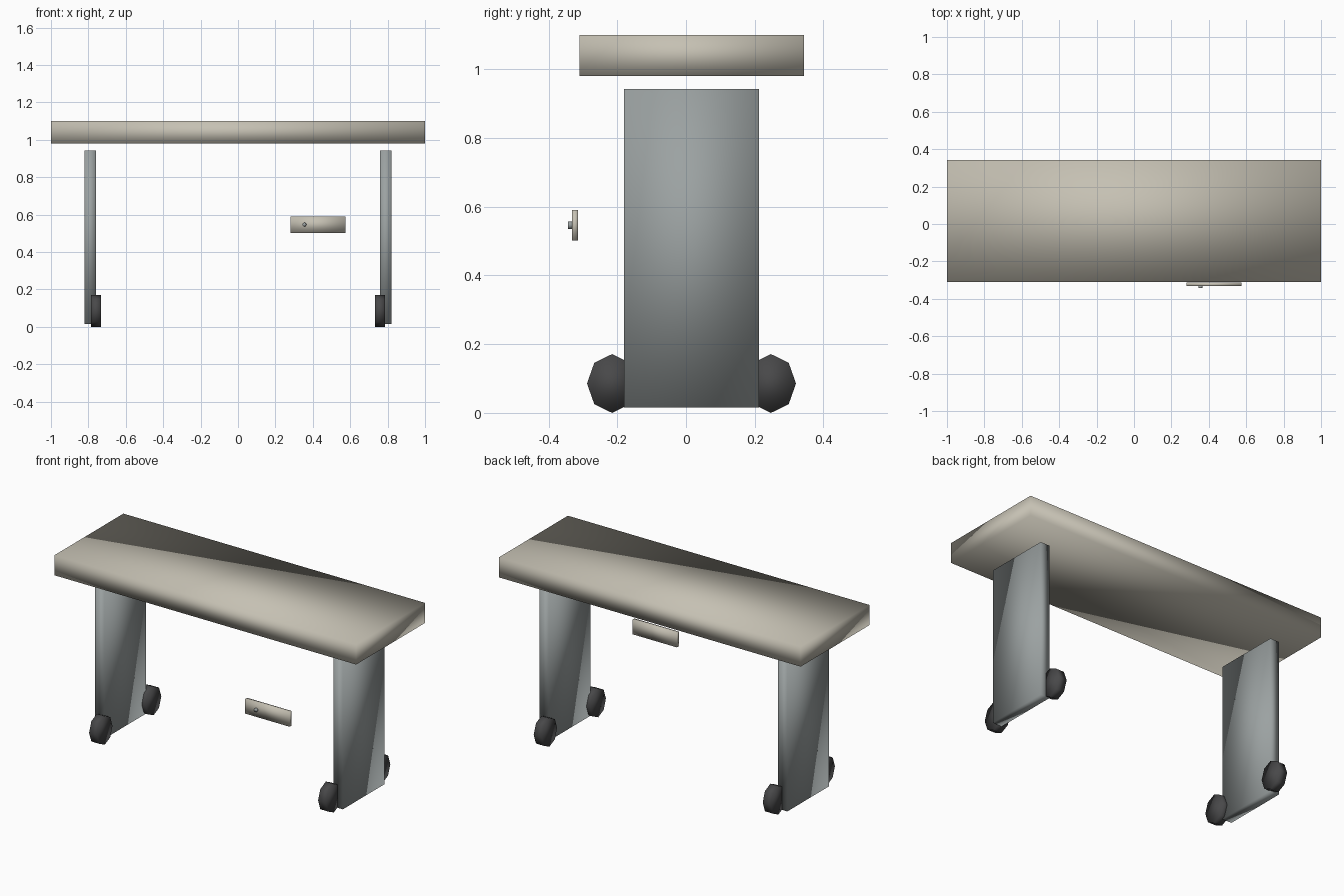
import bpy
import math
from mathutils import Matrix

default = bpy.data.objects.get("Cube")
if default:
    bpy.data.objects.remove(default, do_unlink=True)


def make_material(name, rgb):
    mat = bpy.data.materials.new(name)
    mat.use_nodes = True
    color = (*rgb, 1.0)
    mat.diffuse_color = color
    mat.node_tree.nodes["Principled BSDF"].inputs["Base Color"].default_value = color
    return mat


cream = make_material("cream laminate", (0.56, 0.53, 0.45))
steel = make_material("grey steel", (0.33, 0.36, 0.36))
rubber = make_material("dark rubber", (0.065, 0.065, 0.067))


def finish(name, mat, matrix):
    """Bake the transform, smooth the whole part and colour it."""
    obj = bpy.context.object
    obj.name = name
    obj.data.transform(matrix)
    obj.data.materials.append(mat)
    obj.data.shade_smooth()
    return obj


def box(name, x, y, z, mat):
    """Box from its (min, max) range on each axis."""
    ranges = (x, y, z)
    centre = [(a + b) / 2 for a, b in ranges]
    size = [b - a for a, b in ranges]
    bpy.ops.mesh.primitive_cube_add(size=1)
    return finish(name, mat, Matrix.Translation(centre) @ Matrix.Diagonal((*size, 1)))


def cylinder(name, centre, scale, turn, sides, mat):
    """Unit cylinder turned onto an axis, then scaled and placed."""
    bpy.ops.mesh.primitive_cylinder_add(vertices=sides, radius=1, depth=1)
    place = Matrix.Translation(centre) @ Matrix.Diagonal((*scale, 1))
    return finish(name, mat, place @ turn)


along_x = Matrix.Rotation(math.pi / 2, 4, "Y")
along_y = Matrix.Rotation(math.pi / 2, 4, "X")

# Table top
box("table_top", (-1, 1), (-0.31, 0.343), (0.98, 1.10), cream)

# Slab legs, each with a front and a back wheel on its inner side
for side, s in (("right", -1), ("left", 1)):
    box(f"{side}_leg", sorted((s * 0.76, s * 0.821)), (-0.18, 0.213), (0.015, 0.942), steel)
    for end, y in (("front", -0.215), ("back", 0.247)):
        cylinder(f"{side}_{end}_wheel", (s * 0.759, y, 0.0855),
                 (0.053, 0.073, 0.0855), along_x, 8, rubber)

# Control panel plate with its button
box("control_panel", (0.28, 0.575), (-0.332, -0.314), (0.502, 0.59), cream)
cylinder("panel_button", (0.355, -0.337, 0.546), (0.011, 0.013, 0.011), along_y, 8, steel)
